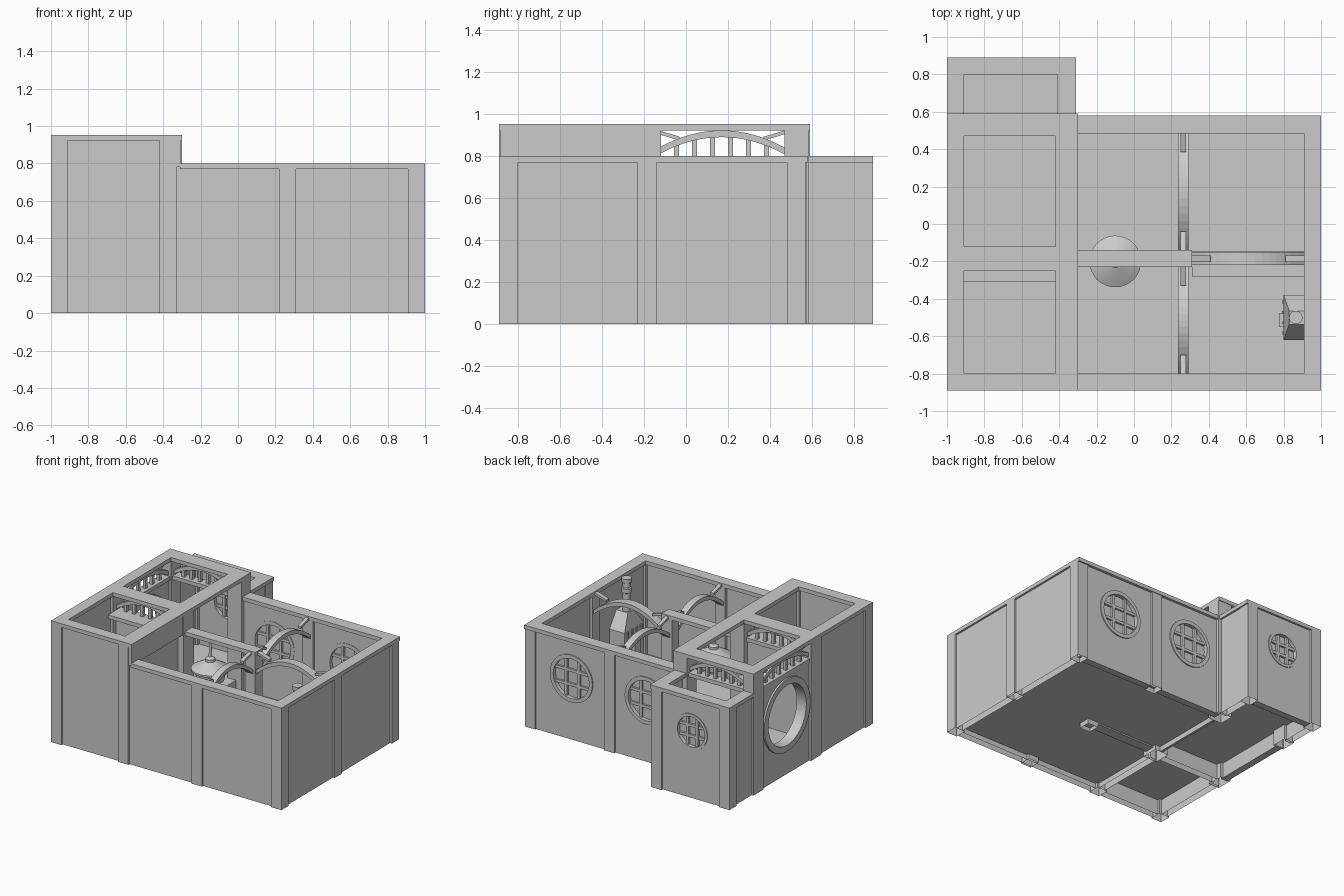
import bpy, bmesh, math
from mathutils import Vector, Matrix

if "Cube" in bpy.data.objects:
    bpy.data.objects.remove(bpy.data.objects["Cube"])


def finish(name, bm):
    bmesh.ops.recalc_face_normals(bm, faces=bm.faces)
    me = bpy.data.meshes.new(name)
    bm.to_mesh(me)
    bm.free()
    ob = bpy.data.objects.new(name, me)
    bpy.context.collection.objects.link(ob)
    return ob


def box(name, x0, x1, y0, y1, z0, z1, open_bottom=False):
    bm = bmesh.new()
    m = Matrix.Translation(((x0 + x1) / 2, (y0 + y1) / 2, (z0 + z1) / 2))
    bmesh.ops.create_cube(bm, size=1, matrix=m @ Matrix.Diagonal((x1 - x0, y1 - y0, z1 - z0, 1)))
    bmesh.ops.recalc_face_normals(bm, faces=bm.faces)
    if open_bottom:
        bmesh.ops.delete(bm, geom=[f for f in bm.faces if f.normal.z < -0.9], context='FACES_ONLY')
    return finish(name, bm)


def lathe(name, profile, loc, n=32, closed=False, axis='Z'):
    """Revolve (radius, height) points; axis X or Y lays the result on its side."""
    rot = {'Z': Matrix(), 'X': Matrix.Rotation(math.pi / 2, 4, 'Y'),
           'Y': Matrix.Rotation(math.pi / 2, 4, 'X')}[axis]
    bm = bmesh.new()
    rings = []
    for r, h in profile:
        rings.append([bm.verts.new(rot @ Vector((r * math.cos(2 * math.pi * i / n),
                      r * math.sin(2 * math.pi * i / n), h)) + Vector(loc)) for i in range(n)])
    pairs = list(zip(rings, rings[1:])) + ([(rings[-1], rings[0])] if closed else [])
    for a, b in pairs:
        for i in range(n):
            bm.faces.new((a[i], a[(i + 1) % n], b[(i + 1) % n], b[i]))
    if not closed:
        bm.faces.new(rings[0])
        bm.faces.new(rings[-1])
    ob = finish(name, bm)
    bpy.context.view_layer.objects.active = ob
    ob.select_set(True)
    bpy.ops.object.shade_smooth_by_angle(angle=math.radians(35))
    ob.select_set(False)
    return ob


def band(name, axis, a0, a1, c, width, curve, t, n=16):
    """Bar of thickness t that follows top height curve(u), running along x or y."""
    bm = bmesh.new()
    sections = []
    for i in range(n + 1):
        u = i / n
        a, z = a0 + (a1 - a0) * u, curve(u)
        pts = [(-width / 2, z - t), (width / 2, z - t), (width / 2, z), (-width / 2, z)]
        sections.append([bm.verts.new((a, c + w, h) if axis == 'x' else (c + w, a, h)) for w, h in pts])
    for p, q in zip(sections, sections[1:]):
        for i in range(4):
            bm.faces.new((p[i], p[(i + 1) % 4], q[(i + 1) % 4], q[i]))
    bm.faces.new(sections[0])
    bm.faces.new(sections[-1])
    return finish(name, bm)


def arch(name, axis, a0, a1, c, width, top, drop, t=0.032):
    rise = lambda u: top - drop * (2 * u - 1) ** 2
    band(name, axis, a0, a1, c, width, rise, t)
    # Corner braces between arch and post
    for s, e in ((a0, 0.1), (a1, -0.1)):
        band(name + "_brace", axis, s, s + e, c, width * 0.5,
             lambda u: top - 0.03 * u, 0.018, 4)


def lattice(axis, a0, a1, c):
    arch("lattice_arch", axis, a0, a1, c, 0.045, 0.922, 0.082)
    for i in range(1, 7):
        u = i / 7
        a = a0 + (a1 - a0) * u
        z = 0.90 - 0.082 * (2 * u - 1) ** 2
        if axis == 'x':
            box("lattice_baluster", a - .012, a + .012, c - .012, c + .012, 0.79, z)
        else:
            box("lattice_baluster", c - .012, c + .012, a - .012, a + .012, 0.79, z)


def cut_round(wall, r, loc, axis):
    cutter = lathe("hole_cutter", [(r, -0.2), (r, 0.2)], loc, axis=axis)
    cutter.hide_render = True
    mod = wall.modifiers.new("hole", 'BOOLEAN')
    mod.operation, mod.object, mod.solver = 'DIFFERENCE', cutter, 'EXACT'
    bpy.context.view_layer.objects.active = wall
    bpy.ops.object.modifier_apply(modifier="hole")
    bpy.data.objects.remove(cutter)


def ring(name, r_out, r_in, half, loc, axis):
    lathe(name, [(r_out, -half), (r_out, half), (r_in, half), (r_in, -half)], loc, 40, True, axis)


def round_window(wall, x, y, z, r):
    ri = r * 0.84
    cut_round(wall, r * 0.93, (x, y, z), 'Y')
    ring("window_frame", r, ri, 0.033, (x, y, z), 'Y')
    lathe("window_pane", [(r * .93, -.003), (r * .93, .003)], (x, y, z), 40, axis='Y')
    for o in (-r * 0.3, r * 0.3):
        h = math.sqrt(ri * ri - o * o) + 0.008
        box("window_bar", x + o - .011, x + o + .011, y - .02, y + .02, z - h, z + h)
        box("window_bar", x - h, x + h, y - .018, y + .018, z + o - .011, z + o + .011)


# Hollow square posts: low rooms and porch, then the tall wing
low_posts = [(.22, -.89), (.91, -.89), (.91, -.23), (.91, .48), (.22, .485), (.22, -.23),
             (-1, .8), (-.41, .8)]
for x, y in low_posts:
    box("post", x, x + .09, y, y + .09, 0, .78, True)
for x0, x1, x2, y2 in ((-1, -.91, -.91, .59), (-.42, -.33, -.30, .585)):
    box("wing_front_post", x0, x1, -.89, -.80, 0, .93, True)
    box("wing_middle_post", x0, x2, -.25, -.12, 0, .93, True)
    box("wing_back_post", x0, x2, .47, y2, 0, .93, True)

# Roof beams of the low rooms
box("front_beam", -.31, 1, -.89, -.80, .77, .80)
box("back_beam", -.31, 1, .485, .58, .77, .80)
box("right_beam", .91, 1, -.80, .485, .77, .80)
box("middle_beam", -.31, .31, -.23, -.14, .77, .80)
box("porch_back_beam", -1, -.31, .80, .89, .77, .80)
box("porch_left_beam", -1, -.91, .57, .80, .77, .80)
box("porch_right_beam", -.41, -.31, .57, .80, .77, .80)

# Roof beams of the tall wing
box("wing_left_beam", -1, -.91, -.89, .59, .922, .952)
box("wing_right_beam", -.42, -.30, -.89, .59, .922, .952)
for y0, y1 in ((-.89, -.80), (-.25, -.12), (.47, .59)):
    box("wing_cross_beam", -.91, -.42, y0, y1, .922, .952)

# Middle beams under the lattices
box("lattice_beam", -.99, -.92, -.14, .48, .77, .80)
box("lattice_beam", -.91, -.42, .49, .57, .77, .80)
box("lattice_beam", -.91, -.42, -.31, -.15, .77, .80)

# Plain wall panels
box("front_wall", -.33, .91, -.875, -.82, 0, .78, True)
box("right_wall", .93, .985, -.80, .48, 0, .78, True)
box("wing_front_wall", -.91, -.42, -.875, -.82, 0, .93, True)
box("wing_left_wall", -.985, -.93, -.80, -.23, 0, .93, True)
box("wing_inner_wall", -.40, -.345, -.80, -.23, 0, .93, True)
box("wing_upper_panel", -.345, -.305, -.885, -.24, .78, .93)
box("wing_cross_wall", -.91, -.42, -.215, -.16, 0, .77, True)
box("porch_left_wall", -.985, -.93, .57, .80, 0, .78, True)
box("porch_right_wall", -.38, -.325, .57, .80, 0, .78, True)

# Back walls with round windows
for x0, x1, xc in ((-.33, .22, -.05), (.31, .91, .60)):
    wall = box("back_wall", x0, x1, .505, .56, 0, .78)
    round_window(wall, xc, .535, .48, .185)
wall = box("porch_back_wall", -.91, -.41, .82, .875, 0, .78)
round_window(wall, -.66, .848, .52, .14)

# Round gate in the left wall
wall = box("gate_wall", -.985, -.93, -.14, .48, 0, .78)
cut_round(wall, .26, (-.957, .17, .47), 'X')
ring("gate_ring", .285, .235, .042, (-.957, .17, .47), 'X')

# Lattices on the three outer sides of the tall bay
lattice('y', -.13, .47, -.955)
lattice('x', -.91, -.42, .53)
lattice('x', -.91, -.42, -.185)

# Arches meeting at the middle post
arch("room_arch", 'y', -.80, -.23, .263, .055, .79, .13)
arch("room_arch", 'y', -.14, .485, .263, .055, .79, .13)
arch("room_arch", 'x', .31, .91, -.185, .07, .79, .13)

# Floors: the wing sits a step above the main rooms
box("front_room_floor", -.345, .93, -.82, -.225, .04, .06)
box("back_room_floor", -.345, .93, -.145, .505, .04, .06)
box("wing_front_floor", -.93, -.40, -.82, -.215, .12, .14)
box("wing_back_floor", -.93, -.345, -.16, .56, .12, .14)
box("porch_floor", -.93, -.38, .56, .82, .12, .14)
box("wing_step", -.365, -.345, -.12, .47, 0, .14)
box("low_divider", .31, .91, -.28, -.145, .04, .30)
box("floor_sill", -.33, .31, -.225, -.145, .03, .06)

# Hanging lamp
lathe("lamp", [(.10, .47), (.11, .54), (.138, .545), (.138, .56), (.05, .61),
               (.035, .615), (.035, .635), (.012, .65), (.008, .77)], (-.1, -.2, 0))

# Stove with tapered hood and flue
box("stove_body", .80, .93, -.62, -.38, .06, .42)
box("stove_door", .775, .80, -.55, -.475, .14, .32)
for i in range(4):
    y = -.59 + i * .055
    box("stove_rib", .792, .80, y, y + .015, .33, .42)
hood = box("stove_hood", .80, .93, -.62, -.38, .42, .54)
for v in hood.data.vertices:
    if v.co.z > .5:
        v.co.y = -.5 + (v.co.y + .5) * .3
        v.co.x = max(v.co.x, .83)
lathe("flue", [(.028, .52), (.028, .68), (.036, .685), (.036, .72), (.028, .725),
               (.028, .76), (.036, .765), (.036, .795)], (.865, -.5, 0), 20)
